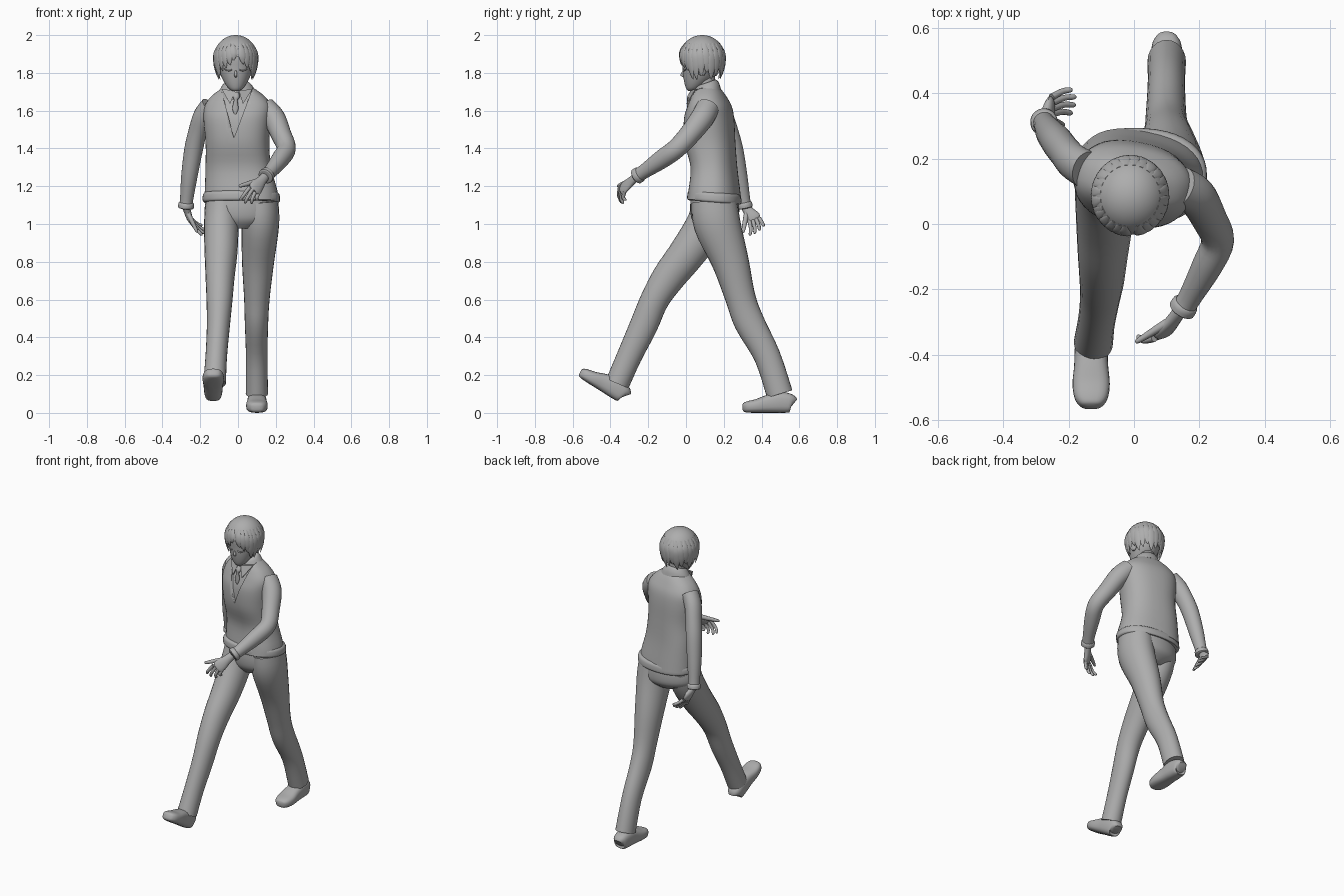
import bpy
import bmesh
from math import cos, sin, pi, radians, copysign
from mathutils import Vector

cube = bpy.data.objects.get("Cube")
if cube:
    bpy.data.objects.remove(cube, do_unlink=True)

grey = bpy.data.materials.new("plain grey")
grey.use_nodes = True
grey.diffuse_color = (.42, .42, .42, 1)
grey.node_tree.nodes["Principled BSDF"].inputs["Base Color"].default_value = (.42, .42, .42, 1)


def finish(name, bm, angle=45):
    """Turn a bmesh into a smooth shaded, grey object."""
    bmesh.ops.recalc_face_normals(bm, faces=bm.faces)
    mesh = bpy.data.meshes.new(name)
    bm.to_mesh(mesh)
    bm.free()
    mesh.materials.append(grey)
    for poly in mesh.polygons:
        poly.use_smooth = True
    mesh.set_sharp_from_angle(angle=radians(angle))
    obj = bpy.data.objects.new(name, mesh)
    bpy.context.collection.objects.link(obj)
    return obj


def refine(rows, steps):
    """Catmull-Rom interpolation between the stations of a loft."""
    rows = [Vector(r) for r in rows]
    padded = [rows[0]] + rows + [rows[-1]]
    result = []
    for a, b, c, d in zip(padded, padded[1:], padded[2:], padded[3:]):
        for i in range(steps):
            t = i / steps
            result.append(b + (c - a) * (t / 2)
                          + (a * 2 - b * 5 + c * 4 - d) * (t * t / 2)
                          + (b * 3 - a - c * 3 + d) * (t ** 3 / 2))
    return result + [rows[-1]]


def loft(name, rows, side=(1, 0, 0), axis=None, sides=24, steps=4, power=2):
    """Loft oval rings; each row is x, y, z, radius along side, other radius."""
    rows = refine(rows, steps)
    points = [Vector(r[:3]) for r in rows]
    bm = bmesh.new()
    rings = []
    for i, row in enumerate(rows):
        along = Vector(axis) if axis else points[min(i + 1, len(rows) - 1)] - points[max(i - 1, 0)]
        along.normalize()
        u = Vector(side)
        u = (u - along * u.dot(along)).normalized()
        v = along.cross(u)
        ring = []
        for k in range(sides):
            c, s = cos(2 * pi * k / sides), sin(2 * pi * k / sides)
            c, s = [copysign(abs(w) ** (2 / power), w) for w in (c, s)]
            ring.append(bm.verts.new(points[i] + u * (c * max(row[3], .001)) + v * (s * max(row[4], .001))))
        rings.append(ring)
    for low, high in zip(rings, rings[1:]):
        for k in range(sides):
            j = (k + 1) % sides
            bm.faces.new((low[k], low[j], high[j], high[k]))
    bm.faces.new(rings[0])
    bm.faces.new(rings[-1])
    return finish(name, bm)


def prism(name, outline, push):
    """Extrude a flat outline along a vector."""
    bm = bmesh.new()
    face = bm.faces.new([bm.verts.new(p) for p in outline])
    extruded = bmesh.ops.extrude_face_region(bm, geom=[face], use_keep_orig=True)
    moved = [g for g in extruded["geom"] if isinstance(g, bmesh.types.BMVert)]
    bmesh.ops.translate(bm, verts=moved, vec=push)
    return finish(name, bm, 20)


# Torso: knitted vest with a V neck over a shirt
twist = (1, -.2, 0)
up = (0, 0, 1)
vest_rows = [(.018, .15, 1.13, .196, .136), (.016, .15, 1.18, .192, .13),
             (.002, .148, 1.3, .174, .118), (-.003, .127, 1.43, .168, .13),
             (-.004, .122, 1.55, .178, .128), (0, .125, 1.62, .178, .112),
             (0, .122, 1.67, .148, .09), (0, .115, 1.71, .098, .07),
             (0, .11, 1.725, .07, .055)]
vest = loft("vest", vest_rows, twist, up, sides=40, power=2.4)
loft("shirt", [(x, y, z - .004, a - .012, b - .012) for x, y, z, a, b in vest_rows],
     twist, up, sides=40, power=2.4)
cutter = prism("neckline_cutter", [(-.022, -.2, 1.455), (-.095, -.2, 1.74), (.085, -.2, 1.74)], (0, .29, 0))
cutter.hide_render = True
cut = vest.modifiers.new("neckline", "BOOLEAN")
cut.operation = "DIFFERENCE"
cut.solver = "EXACT"
cut.object = cutter
bpy.context.view_layer.objects.active = vest
bpy.ops.object.modifier_apply(modifier=cut.name)
bpy.data.objects.remove(cutter, do_unlink=True)
loft("vest_hem", [(.018, .15, 1.115, .198, .138), (.018, .15, 1.125, .205, .144),
                  (.017, .15, 1.155, .203, .141), (.016, .15, 1.167, .192, .13)],
     (1, -.05, 0), (0, .08, 1), sides=40, power=2.3)

# Collar, its two points and the tie
loft("collar", [(-.003, .11, 1.685, .104, .08), (-.004, .108, 1.715, .09, .074),
                (-.005, .107, 1.74, .072, .062), (-.005, .106, 1.747, .062, .052)],
     axis=(0, -.35, 1))
for label, s in (("left", 1), ("right", -1)):
    prism(label + "_collar_point", [(s * .082 - .005, .05, 1.715), (s * .01 - .005, .022, 1.705),
                                    (s * .034 - .008, .002, 1.635)], (0, .012, 0))
loft("tie", [(-.008, .03, 1.695, .014, .01), (-.01, .018, 1.672, .018, .012),
             (-.012, .014, 1.655, .01, .008), (-.014, .012, 1.61, .016, .006),
             (-.015, .01, 1.58, .004, .004)], sides=12)

# Trousers
loft("trouser_seat", [(.016, .15, 1.15, .18, .124), (.017, .152, 1.08, .194, .13),
                      (.018, .153, 1.02, .18, .12), (.014, .145, .975, .08, .075)],
     axis=up, sides=36)
loft("right_trouser_leg", [(-.08, .15, 1.12, .09, .11), (-.088, .11, 1, .092, .108),
                           (-.09, .01, .85, .087, .098), (-.095, -.09, .72, .077, .088),
                           (-.098, -.165, .6, .069, .076), (-.104, -.225, .46, .061, .074),
                           (-.115, -.3, .3, .057, .066), (-.124, -.362, .158, .06, .064)])
loft("left_trouser_leg", [(.115, .15, 1.12, .098, .12), (.118, .165, 1, .1, .124),
                          (.106, .235, .8, .085, .098), (.1, .288, .61, .068, .08),
                          (.098, .335, .48, .062, .08), (.099, .43, .3, .057, .07),
                          (.1, .496, .1, .059, .07)])

# Shoes, described from heel to toe
shoe = [(0, .045, .025, .03), (.012, .05, .043, .048), (.07, .056, .05, .056),
        (.13, .048, .052, .048), (.19, .037, .057, .037), (.235, .032, .051, .031),
        (.26, .028, .035, .024), (.268, .027, .016, .012)]
for label, x, y, z, pitch in (("left", .1, .567, 0, 0), ("right", -.131, -.348, .05, 32)):
    c, s = cos(radians(pitch)), sin(radians(pitch))
    loft(label + "_shoe", [(x, y - c * d + s * h, z + s * d + c * h, w, k) for d, h, w, k in shoe],
         power=2.8)

# Sleeves with cuffs
arms = {
    "left": [(.14, .115, 1.615, .06, .062), (.19, .085, 1.56, .06, .062), (.228, .02, 1.475, .054, .056),
             (.256, -.05, 1.4, .05, .052), (.225, -.125, 1.345, .047, .05),
             (.172, -.222, 1.278, .036, .038), (.15, -.256, 1.256, .036, .038)],
    "right": [(-.145, .165, 1.62, .055, .062), (-.185, .19, 1.57, .052, .06), (-.213, .222, 1.49, .049, .055),
              (-.236, .252, 1.39, .049, .052), (-.258, .28, 1.25, .043, .046),
              (-.272, .304, 1.13, .035, .036), (-.275, .311, 1.095, .036, .036)],
}
for label, rows in arms.items():
    loft(label + "_sleeve", rows, side=(1, .1, .2))
    end, before = Vector(rows[-1][:3]), Vector(rows[-2][:3])
    step = (end - before).normalized()
    loft(label + "_cuff", [(*(end + step * t), r, r) for t, r in
                           ((-.02, .034), (-.015, .041), (.008, .042), (.012, .034))],
         side=(1, .1, .2), steps=2)


def hand(label, wrist, index, little, tips, thumb):
    """Palm between wrist and knuckles, four bent fingers and a thumb."""
    wrist, index, little = Vector(wrist), Vector(index), Vector(little)
    across, middle = little - index, (index + little) / 2
    palm = [(0, .024, .02), (.35, .028, .019), (.75, .038, .017), (1, .036, .013), (1.1, .022, .008)]
    loft(label + "_palm", [(*wrist.lerp(middle, t), a, b) for t, a, b in palm], side=across, sides=16)
    for i, tip in enumerate(tips):
        base, tip = index + across * (i / 3), Vector(tip)
        bend = base.lerp(tip, .5) + (middle - wrist) * .12
        loft(f"{label}_finger_{i + 1}", [(*base, .011, .011), (*bend, .0095, .0095),
                                         (*base.lerp(tip, .92), .008, .008), (*tip, .003, .003)],
             side=across, sides=10)
    root, tip = wrist.lerp(index, .35), Vector(thumb)
    loft(label + "_thumb", [(*root, .014, .014), (*root.lerp(tip, .5), .013, .012),
                            (*root.lerp(tip, .92), .009, .008), (*tip, .003, .003)], side=across, sides=10)


hand("left", (.142, -.264, 1.25), (.062, -.35, 1.195), (.112, -.325, 1.172),
     [(.01, -.345, 1.125), (.035, -.342, 1.11), (.07, -.335, 1.108), (.1, -.322, 1.125)], (.005, -.362, 1.2))
hand("right", (-.276, .315, 1.09), (-.255, .335, 1.02), (-.252, .388, 1.03),
     [(-.19, .34, .94), (-.18, .365, .95), (-.178, .39, .968), (-.19, .412, .99)], (-.215, .302, .955))

# Neck, head and face
loft("neck", [(-.004, .112, 1.66, .055, .052), (-.008, .105, 1.73, .05, .05), (-.01, .1, 1.8, .05, .052)])
loft("head", [(-.012, .026, 1.704, .016, .014), (-.012, .037, 1.717, .037, .036),
              (-.012, .052, 1.745, .058, .06), (-.012, .07, 1.785, .078, .085),
              (-.012, .08, 1.83, .092, .098), (-.012, .083, 1.89, .098, .103),
              (-.012, .085, 1.95, .07, .08), (-.012, .085, 1.975, .02, .02)], axis=up, sides=32)
loft("nose", [(-.012, -.01, 1.815, .005, .006), (-.012, -.018, 1.788, .008, .012),
              (-.012, -.01, 1.776, .004, .004)], axis=up, sides=10)
loft("mouth", [(x - .012, -.003 + abs(x) * .3, 1.746, .0025, .0025) for x in (-.018, 0, .018)],
     side=up, sides=8)
for label, s in (("left", 1), ("right", -1)):
    loft(label + "_eyelid", [(s * x - .012, y, z, .003, .004) for x, y, z in
                             ((.02, -.015, 1.817), (.038, -.011, 1.811), (.06, .002, 1.82))],
         side=up, sides=8)
    loft(label + "_ear", [(s * .085 - .012, .085, z, w, w * 1.6) for z, w in
                          ((1.785, .006), (1.8, .012), (1.835, .015))], axis=up, sides=12)

# Hair: cap open over the face, with pointed locks hanging around it
centre = Vector((-.012, .086, 1.885))
bm = bmesh.new()
bmesh.ops.create_uvsphere(bm, u_segments=40, v_segments=24, radius=1)
for v in bm.verts:
    v.co = centre + Vector((v.co.x * .114, v.co.y * .119, v.co.z * .115))
bare = [f for f in bm.faces if f.calc_center_median().z < 1.815
        or (f.calc_center_median().z < 1.885 and f.calc_center_median().y < .02)]
bmesh.ops.delete(bm, geom=bare, context="FACES")
finish("hair_cap", bm)


def lock(name, degrees, tip_z, width):
    a = radians(degrees)
    rows = []
    for t, w in ((0, .3), (.3, .9), (.6, 1), (.85, .55), (1, .05)):
        z = 1.955 + (tip_z - 1.955) * t
        rise = (z - centre.z) / .115
        reach = (1 - rise * rise) ** .5 if rise > 0 else 1 - .16 * rise * rise
        turn = a + .1 * t * t
        rows.append((centre.x + cos(turn) * .113 * reach, centre.y + sin(turn) * .118 * reach, z,
                     width * w, .007 * w))
    loft(name, rows, side=(-sin(a), cos(a), 0), sides=10)


fringe = [(-150, 1.785), (-137, 1.81), (-124, 1.825), (-111, 1.84), (-100, 1.865),
          (-74, 1.845), (-61, 1.825), (-48, 1.81), (-35, 1.765)]
for i, (degrees, tip_z) in enumerate(fringe):
    lock(f"fringe_lock_{i + 1}", degrees, tip_z, .021)
for i in range(16):
    lock(f"back_lock_{i + 1}", -22 + i * 15, 1.765 + .018 * (i % 3), .024)
